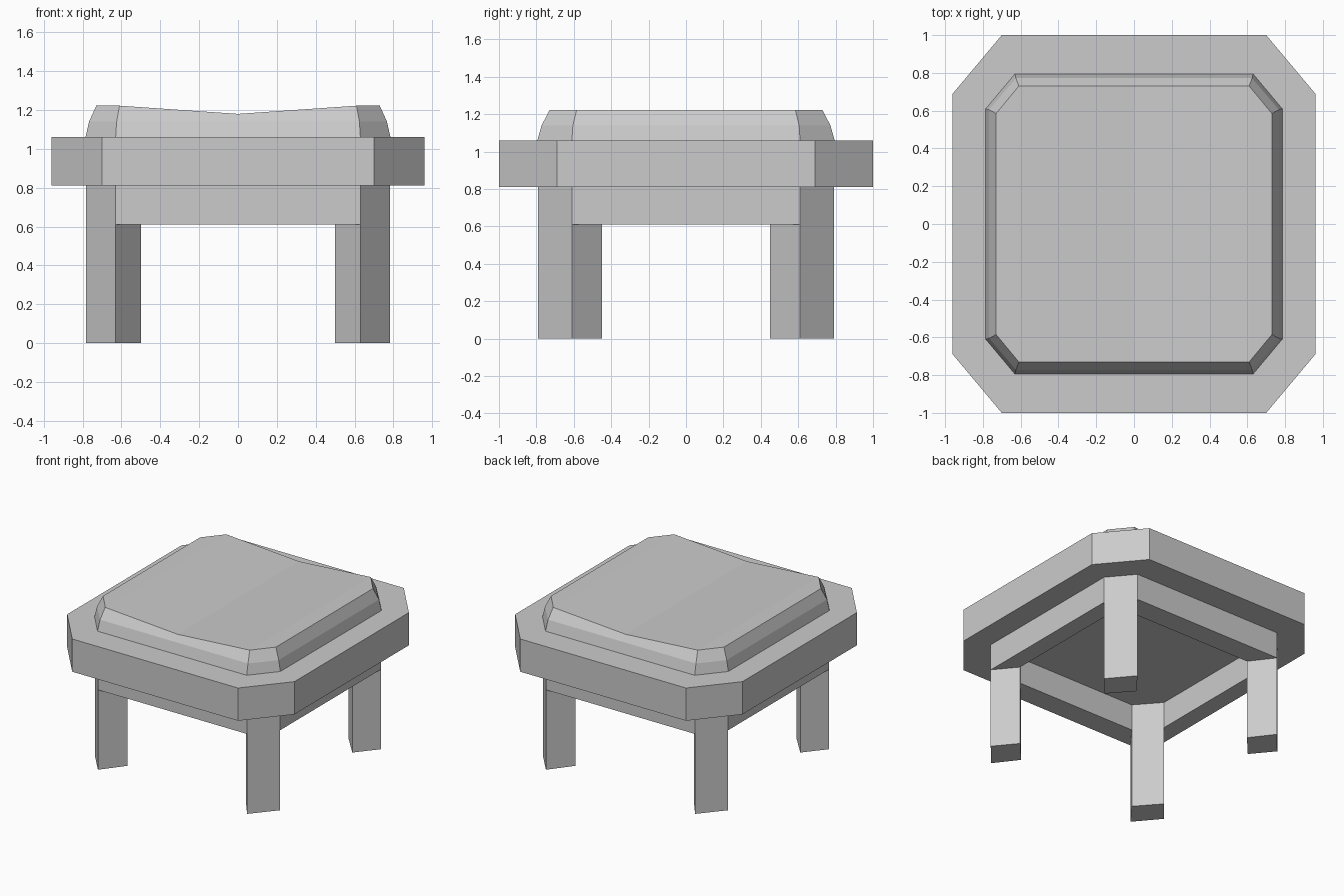
import bpy

if "Cube" in bpy.data.objects:
    bpy.data.objects.remove(bpy.data.objects["Cube"])


def make_object(name, verts, faces):
    mesh = bpy.data.meshes.new(name)
    mesh.from_pydata(verts, [], faces)
    obj = bpy.data.objects.new(name, mesh)
    bpy.context.collection.objects.link(obj)
    return obj


def prism(name, outline, z0, z1):
    """Extrude a counter-clockwise xy outline from z0 to z1."""
    n = len(outline)
    verts = [(x, y, z) for z in (z0, z1) for x, y in outline]
    faces = [tuple(reversed(range(n))), tuple(range(n, 2 * n))]
    faces += [(i, (i + 1) % n, n + (i + 1) % n, n + i) for i in range(n)]
    return make_object(name, verts, faces)


def flip(outline, sx, sy):
    """Mirror an outline, keeping it counter-clockwise."""
    pts = [(x * sx, y * sy) for x, y in outline]
    return pts if sx * sy > 0 else pts[::-1]


def ring(x, y, cx, cy):
    """Chamfered rectangle with an extra point mid front and mid back."""
    return [(0, -y), (cx, -y), (x, -cy), (x, cy), (cx, y),
            (0, y), (-cx, y), (-x, cy), (-x, -cy), (-cx, -y)]


# Seat slab
prism("seat_slab", ring(0.96, 1.0, 0.70, 0.69), 0.81, 1.06)

# Cushion with rounded-in rim and a top that sags along the middle
base = [(x, y, 1.06) for x, y in ring(0.785, 0.795, 0.63, 0.61)]
middle = [(x, y, 1.14) for x, y in ring(0.767, 0.772, 0.625, 0.605)]
top = [(x, y, 1.18 + 0.042 * min(1, abs(x) / 0.6))
       for x, y in ring(0.73, 0.73, 0.61, 0.585)]
faces = [tuple(reversed(range(10)))]
for r in (0, 10):
    faces += [(r + i, r + (i + 1) % 10, r + 10 + (i + 1) % 10, r + 10 + i)
              for i in range(10)]
faces += [tuple(20 + i for i in f)
          for f in ((0, 1, 4, 5), (1, 2, 3, 4), (0, 5, 6, 9), (6, 7, 8, 9))]
make_object("cushion", base + middle + top, faces)

# Legs set diagonally at the corners
leg = [(0.63, 0.79), (0.50, 0.62), (0.65, 0.45), (0.782, 0.61)]
for sx, side in ((-1, "left"), (1, "right")):
    for sy, end in ((-1, "front"), (1, "back")):
        prism(f"{end}_{side}_leg", flip(leg, sx, sy), 0.0, 0.81)

# Apron rails mitred against the legs
long_rail = [(0.63, 0.79), (-0.63, 0.79), (-0.50, 0.62), (0.50, 0.62)]
side_rail = [(0.782, -0.61), (0.782, 0.61), (0.65, 0.45), (0.65, -0.45)]
for s, end, side in ((-1, "front", "left"), (1, "back", "right")):
    prism(f"{end}_apron", flip(long_rail, 1, s), 0.61, 0.81)
    prism(f"{side}_apron", flip(side_rail, s, 1), 0.61, 0.81)
